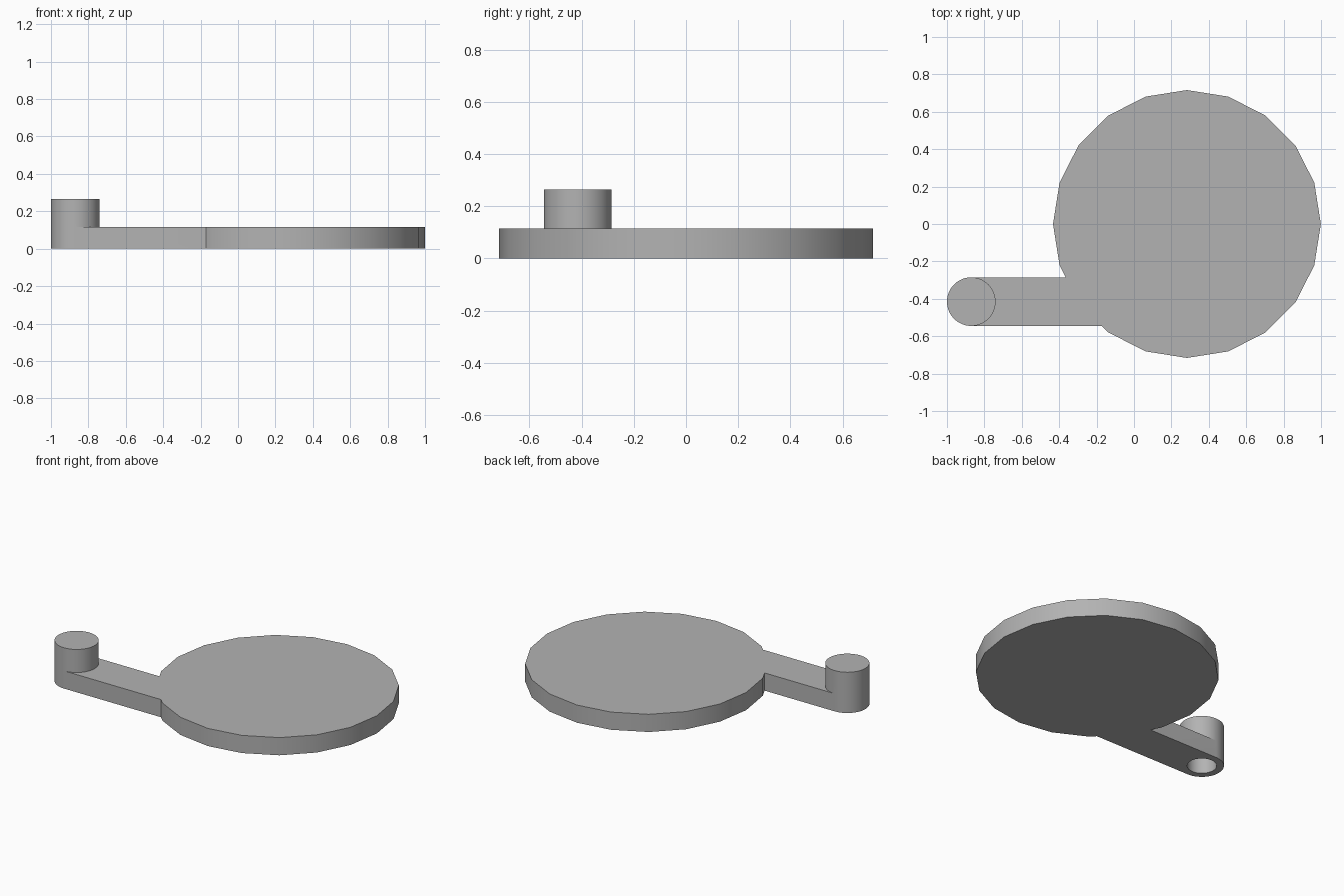
import bpy
import math

cube = bpy.data.objects.get("Cube")
if cube:
    bpy.data.objects.remove(cube, do_unlink=True)

PLATE_H = 0.115
BOSS_H = 0.265
BOSS_X, BOSS_Y, BOSS_R = -0.87, -0.415, 0.13

grey = bpy.data.materials.new("plain_grey")
grey.use_nodes = True
colour = (0.45, 0.45, 0.45, 1)
grey.diffuse_color = colour
grey.node_tree.nodes["Principled BSDF"].inputs["Base Color"].default_value = colour


def prism(name, outline, z0, z1):
    """Solid made by extruding a flat outline (counter-clockwise) upwards."""
    n = len(outline)
    verts = [(x, y, z) for z in (z0, z1) for x, y in outline]
    faces = [tuple(reversed(range(n))), tuple(range(n, 2 * n))]
    faces += [(i, (i + 1) % n, n + (i + 1) % n, n + i) for i in range(n)]
    mesh = bpy.data.meshes.new(name)
    mesh.from_pydata(verts, [], faces)
    mesh.materials.append(grey)
    obj = bpy.data.objects.new(name, mesh)
    bpy.context.collection.objects.link(obj)
    return obj


def circle(cx, cy, r, sides):
    step = math.tau / sides
    return [(cx + r * math.cos(i * step), cy + r * math.sin(i * step)) for i in range(sides)]


def combine(target, tool, operation):
    """Apply a boolean and discard the tool object."""
    mod = target.modifiers.new(operation.lower(), "BOOLEAN")
    mod.operation = operation
    mod.solver = "EXACT"
    mod.object = tool
    bpy.ops.object.select_all(action="DESELECT")
    bpy.context.view_layer.objects.active = target
    target.select_set(True)
    bpy.ops.object.modifier_apply(modifier=mod.name)
    bpy.data.objects.remove(tool, do_unlink=True)


# Faceted round plate
plate = prism("plate_with_arm", circle(0.283, 0, 0.716, 20), 0, PLATE_H)

# Straight arm running tangent to the boss
y0, y1 = BOSS_Y - BOSS_R, BOSS_Y + BOSS_R
arm = prism("arm", [(BOSS_X, y0), (0, y0), (0, y1), (BOSS_X, y1)], 0, PLATE_H)
combine(plate, arm, "UNION")

# Upright boss at the arm's end
boss = prism("boss", circle(BOSS_X, BOSS_Y, BOSS_R, 48), 0, BOSS_H)
combine(plate, boss, "UNION")

# Blind hole in the underside of the boss
hole = prism("hole", circle(BOSS_X, BOSS_Y, 0.087, 48), -0.1, 0.22)
combine(plate, hole, "DIFFERENCE")

bpy.ops.object.shade_smooth_by_angle(angle=math.radians(30))
